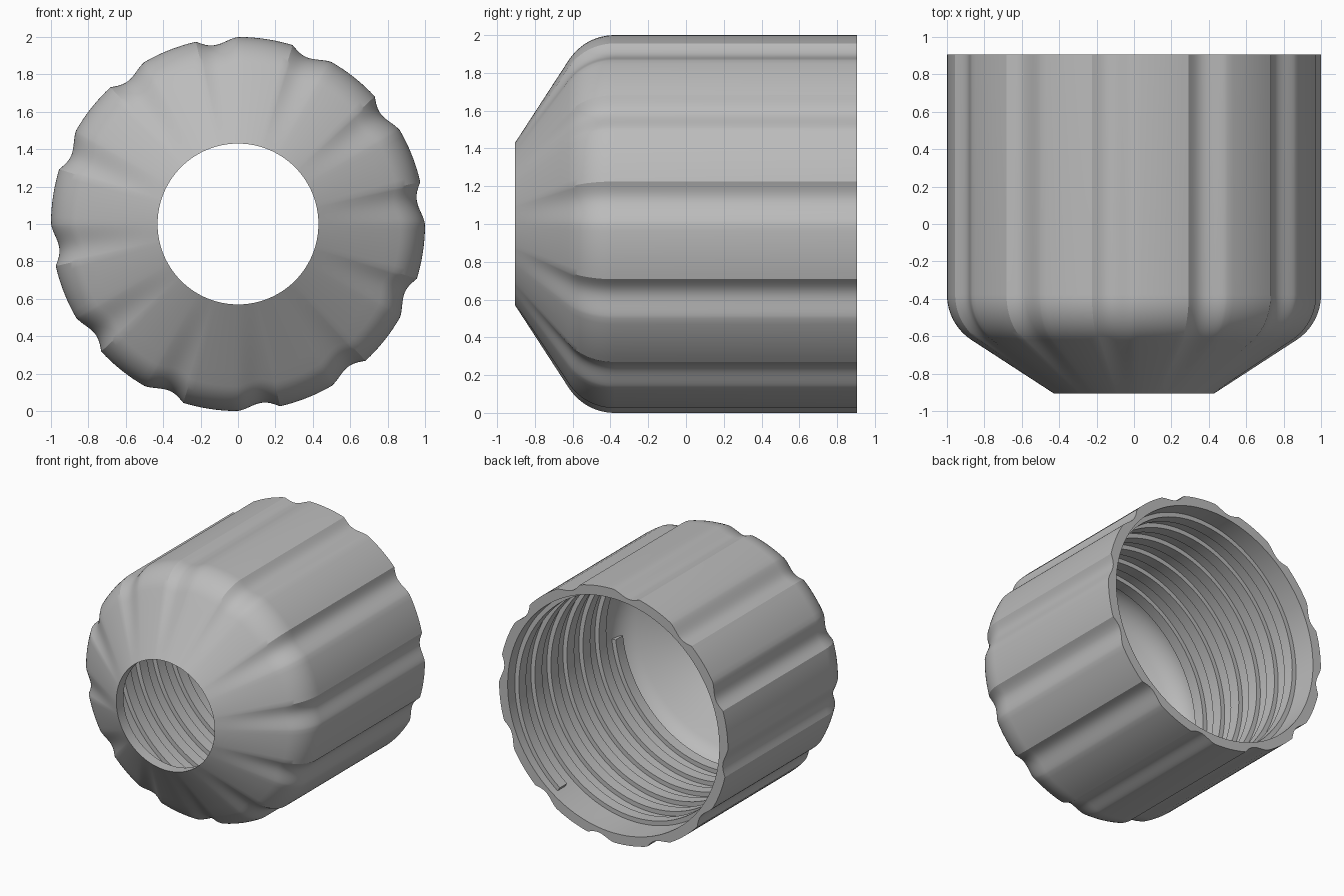
import bpy, bmesh
from math import sin, cos, tan, pi, radians

if "Cube" in bpy.data.objects:
    bpy.data.objects.remove(bpy.data.objects["Cube"])

FLUTES = 12
FLUTE_WIDTH = 13.0       # degrees
FLUTE_DEPTH = 0.036
HOLE_R, WALL = 0.43, 0.075
FRONT_Y, BACK_Y = -0.905, 0.905
CONE = radians(57)       # cone slope away from the axis
BEND = 0.29              # outer shoulder radius

grey = bpy.data.materials.new("plain_grey")
grey.use_nodes = True
grey.diffuse_color = (0.5, 0.5, 0.5, 1)
grey.node_tree.nodes["Principled BSDF"].inputs["Base Color"].default_value = (0.5, 0.5, 0.5, 1)


def finish(bm, name, angle):
    bmesh.ops.recalc_face_normals(bm, faces=bm.faces)
    mesh = bpy.data.meshes.new(name)
    bm.to_mesh(mesh)
    bm.free()
    mesh.materials.append(grey)
    obj = bpy.data.objects.new(name, mesh)
    bpy.context.collection.objects.link(obj)
    bpy.ops.object.select_all(action='DESELECT')
    obj.select_set(True)
    bpy.context.view_layer.objects.active = obj
    bpy.ops.object.shade_smooth_by_angle(angle=radians(angle))
    return obj


def point(r, angle, y):
    return (r * cos(angle), y, 1 + r * sin(angle))


def shell_profile(radius, bend, front_y):
    """Radius and y along cone, rounded shoulder and straight wall."""
    pts = [(HOLE_R, front_y)]
    corner_y = front_y + (radius - HOLE_R) / tan(CONE)
    centre_y = corner_y + bend * tan(CONE / 2)
    start_y = centre_y - bend * sin(CONE)
    start_r = radius - bend + bend * cos(CONE)
    for i in range(1, 6):
        t = i / 6
        pts.append((HOLE_R + (start_r - HOLE_R) * t, front_y + (start_y - front_y) * t))
    for i in range(13):
        a = CONE * (1 - i / 12)
        pts.append((radius - bend + bend * cos(a), centre_y - bend * sin(a)))
    pts.append((radius, BACK_Y))
    return pts


def flute(degrees):
    """Skewed hollow: soft on one side, crisp on the other."""
    u = (degrees % (360 / FLUTES)) / FLUTE_WIDTH
    return FLUTE_DEPTH * sin(pi * u ** 1.3) if u < 1 else 0


# Fluted shell: one closed profile swept around the y axis
inner_r = 1 - WALL
outer = shell_profile(1, BEND, FRONT_Y)
inner = shell_profile(inner_r, BEND - WALL, FRONT_Y + WALL / sin(CONE))
profile = [(r, y, min(1, (r - HOLE_R) / 0.42)) for r, y in outer]
profile += [(r, y, 0) for r, y in reversed(inner)]

sector = 360 / FLUTES
angles = []
for k in range(FLUTES):
    angles += [k * sector + FLUTE_WIDTH * i / 14 for i in range(14)]
    angles += [k * sector + FLUTE_WIDTH + (sector - FLUTE_WIDTH) * i / 8 for i in range(8)]

bm = bmesh.new()
rings = [[bm.verts.new(point(r * (1 - fade * flute(d)), radians(d), y)) for r, y, fade in profile]
         for d in angles]
n = len(profile)
for i, ring in enumerate(rings):
    nxt = rings[(i + 1) % len(rings)]
    for j in range(n):
        bm.faces.new((ring[j], nxt[j], nxt[(j + 1) % n], ring[(j + 1) % n]))
finish(bm, "fluted_shell", 24)

# Internal thread: a square rib wound along the inside wall
TURNS, PITCH, STEPS = 6.13, 0.2, 96
rib_half, rib_height = 0.045, 0.035
start_angle, start_y = radians(-55), 0.80

bm = bmesh.new()
sections = []
count = int(TURNS * STEPS)
for i in range(count + 1):
    turn = TURNS * i / count
    a, y = start_angle + 2 * pi * turn, start_y - PITCH * turn
    sections.append([bm.verts.new(point(r, a, y + dy)) for r, dy in (
        (inner_r + 0.01, -rib_half), (inner_r - rib_height, -rib_half),
        (inner_r - rib_height, rib_half), (inner_r + 0.01, rib_half))])
for a, b in zip(sections, sections[1:]):
    for j in range(4):
        k = (j + 1) % 4
        bm.faces.new((a[j], a[k], b[k], b[j]))
bm.faces.new(sections[0])
bm.faces.new(sections[-1][::-1])
finish(bm, "inner_thread", 30)
